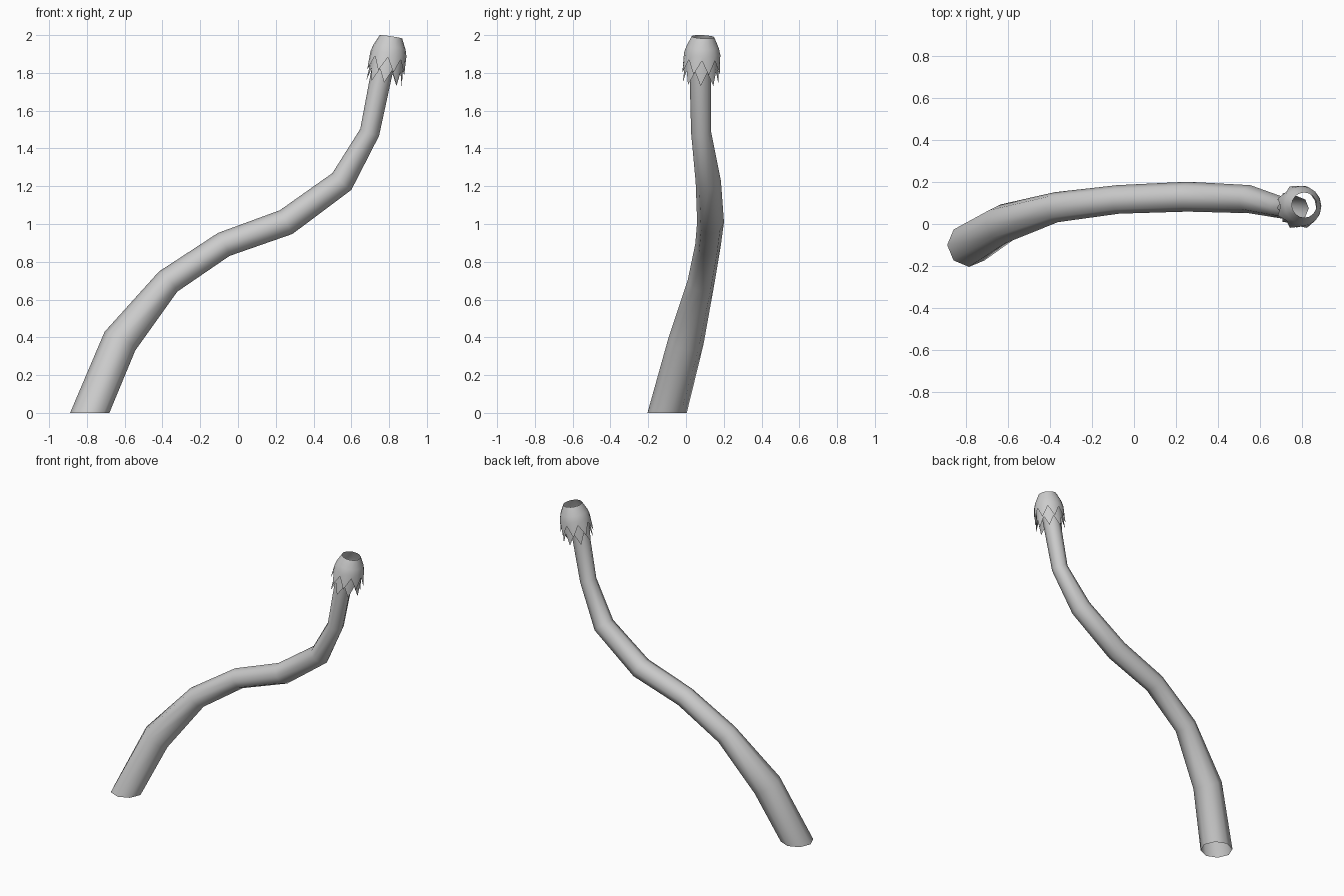
import bpy, bmesh, math
from mathutils import Vector

cube = bpy.data.objects.get("Cube")
if cube:
    bpy.data.objects.remove(cube, do_unlink=True)

grey = bpy.data.materials.new("plain grey")
grey.use_nodes = True
grey.diffuse_color = (0.6, 0.6, 0.6, 1)
bsdf = grey.node_tree.nodes["Principled BSDF"]
bsdf.inputs["Base Color"].default_value = (0.6, 0.6, 0.6, 1)
bsdf.inputs["Roughness"].default_value = 0.9


def ring(center, axis, radius, sides, drop=0.0, tooth=0.0, flare=0.0, phase=0):
    """Circle of points across an axis; every other point may become a tooth tip."""
    t = axis.normalized()
    u = Vector((0, 1, 0)).cross(t).normalized()
    v = t.cross(u)
    pts = []
    for i in range(sides):
        a = math.tau * i / sides
        tip = (i + phase) % 2
        r = radius + flare * tip
        pts.append(center + (u * math.cos(a) + v * math.sin(a)) * r - t * (drop + tooth * tip))
    return pts


def loft(name, rings):
    """Open tube through a list of rings, listed from bottom to top."""
    bm = bmesh.new()
    rows = [[bm.verts.new(p) for p in r] for r in rings]
    n = len(rows[0])
    for low, high in zip(rows, rows[1:]):
        for i in range(n):
            j = (i + 1) % n
            bm.faces.new((low[i], low[j], high[j], high[i]))
    mesh = bpy.data.meshes.new(name)
    bm.to_mesh(mesh)
    bm.free()
    mesh.materials.append(grey)
    mesh.shade_smooth()
    obj = bpy.data.objects.new(name, mesh)
    bpy.context.collection.objects.link(obj)
    return obj


# Curved trunk: x, y, z, radius
path = [
    (-0.785, -0.10, 0.0, 0.104),
    (-0.625, 0.0, 0.38, 0.095),
    (-0.37, 0.08, 0.695, 0.072),
    (-0.075, 0.117, 0.892, 0.068),
    (0.255, 0.13, 1.01, 0.071),
    (0.55, 0.118, 1.225, 0.067),
    (0.697, 0.08, 1.485, 0.053),
    (0.775, 0.075, 1.87, 0.058),
]
centers = [Vector(p[:3]) for p in path]
trunk_rings = []
for i, c in enumerate(centers):
    if i == 0:
        axis = Vector((0, 0, 1))
    elif i == len(centers) - 1:
        axis = c - centers[i - 1]
    else:
        axis = (c - centers[i - 1]).normalized() + (centers[i + 1] - c).normalized()
    trunk_rings.append(ring(c, axis, path[i][3], 8))
loft("trunk", trunk_rings)

# Crown husk: two overlapping toothed sleeves, open at the top
top = Vector((0.81, 0.09, 1.991))
lean = Vector((0.15, 0.05, 1))
SIDES = 16


def sleeve(name, profile, notch, radius, tooth, flare, phase):
    rings = [ring(top, lean, radius, SIDES, notch, tooth, flare, phase)]
    rings += [ring(top, lean, r, SIDES, drop) for drop, r in profile]
    loft(name, rings)


sleeve("upper_husk", [(0.09, 0.096), (0.055, 0.086), (0.0, 0.06)], 0.115, 0.097, 0.075, 0.01, 0)
sleeve("lower_husk", [(0.13, 0.086), (0.08, 0.08)], 0.18, 0.084, 0.07, 0.011, 1)
